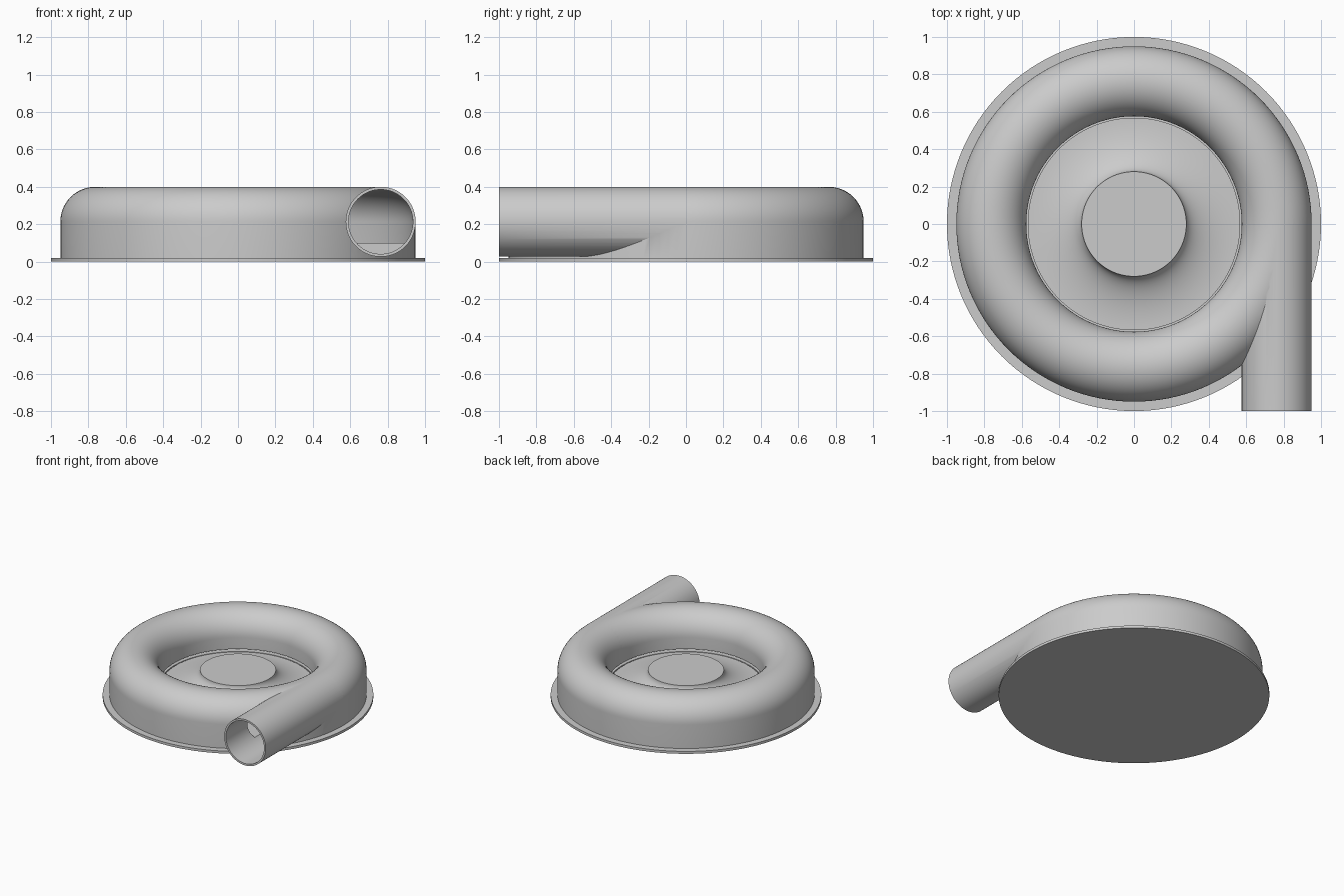
import bpy, bmesh
from math import sin, cos, pi, radians

cube = bpy.data.objects.get("Cube")
if cube:
    bpy.data.objects.remove(cube, do_unlink=True)

SEG = 128
TUBE_X, TUBE_Z = 0.763, 0.213      # centre of the scroll cross-section
OUTER, BORE = 0.187, 0.172         # outside and inside radius of the tube

grey = bpy.data.materials.new("plain grey")
grey.use_nodes = True
colour = (0.6, 0.6, 0.6, 1)
grey.diffuse_color = colour
grey.node_tree.nodes["Principled BSDF"].inputs["Base Color"].default_value = colour


def finish(name, bm):
    bmesh.ops.recalc_face_normals(bm, faces=bm.faces)
    mesh = bpy.data.meshes.new(name)
    bm.to_mesh(mesh)
    bm.free()
    obj = bpy.data.objects.new(name, mesh)
    bpy.context.collection.objects.link(obj)
    mesh.materials.append(grey)
    return obj


def lathe(name, profile):
    """Revolve a closed (radius, height) outline around z."""
    bm = bmesh.new()
    verts = [bm.verts.new((r, 0, z)) for r, z in profile]
    edges = [bm.edges.new((a, b)) for a, b in zip(verts, verts[1:] + verts[:1])]
    bmesh.ops.spin(bm, geom=verts + edges, cent=(0, 0, 0), axis=(0, 0, 1),
                   angle=2 * pi, steps=SEG, use_merge=True)
    bmesh.ops.remove_doubles(bm, verts=bm.verts, dist=1e-5)
    return finish(name, bm)


def rod(name, radius, y0, y1):
    """Straight cylinder along y through the scroll centre."""
    bm = bmesh.new()
    bmesh.ops.create_circle(bm, cap_ends=True, segments=96, radius=radius)
    for v in bm.verts:
        v.co = (TUBE_X + v.co.x, y0, TUBE_Z + v.co.y)
    ext = bmesh.ops.extrude_face_region(bm, geom=bm.faces[:])
    for v in ext["geom"]:
        if isinstance(v, bmesh.types.BMVert):
            v.co.y = y1
    return finish(name, bm)


def arch(radius, steps=32):
    """Half circle over the scroll centre, from outside to inside."""
    return [(TUBE_X + radius * cos(pi * i / steps),
             TUBE_Z + radius * sin(pi * i / steps)) for i in range(steps + 1)]


def boolean(obj, cutter, operation):
    mod = obj.modifiers.new(operation.title(), "BOOLEAN")
    mod.operation, mod.object, mod.solver = operation, cutter, "EXACT"
    bpy.context.view_layer.objects.active = obj
    bpy.ops.object.modifier_apply(modifier=mod.name)
    bpy.data.objects.remove(cutter, do_unlink=True)


# Scroll housing joined to its outlet pipe, then hollowed
inner, outer = TUBE_X - OUTER, TUBE_X + OUTER
housing = lathe("scroll_housing", [(inner, 0.015), (outer, 0.015)] + arch(OUTER))
boolean(housing, rod("outlet_pipe", OUTER, -1, 0), "UNION")
lip = 0.12
cavity = lathe("cavity", [(0.55, 0.1), (TUBE_X + BORE, 0.1)] + arch(BORE)
               + [(TUBE_X - BORE, lip), (0.55, lip)])
boolean(housing, cavity, "DIFFERENCE")
boolean(housing, rod("bore", BORE, -1.1, 0.01), "DIFFERENCE")

# Round base plate
bm = bmesh.new()
bmesh.ops.create_cone(bm, cap_ends=True, segments=SEG, radius1=1, radius2=1, depth=0.02)
bmesh.ops.translate(bm, verts=bm.verts, vec=(0, 0, 0.01))
base = finish("base_plate", bm)

# Central hub with a flared skirt
flare = [(0.568 - 0.288 * sin(pi / 2 * i / 20),
          0.22 - 0.12 * cos(pi / 2 * i / 20)) for i in range(21)]
hub = lathe("hub", [(0, 0.015), (0.568, 0.015)] + flare + [(0, 0.22)])

for obj in (housing, base, hub):
    bpy.ops.object.select_all(action="DESELECT")
    obj.select_set(True)
    bpy.context.view_layer.objects.active = obj
    bpy.ops.object.shade_smooth_by_angle(angle=radians(30))
